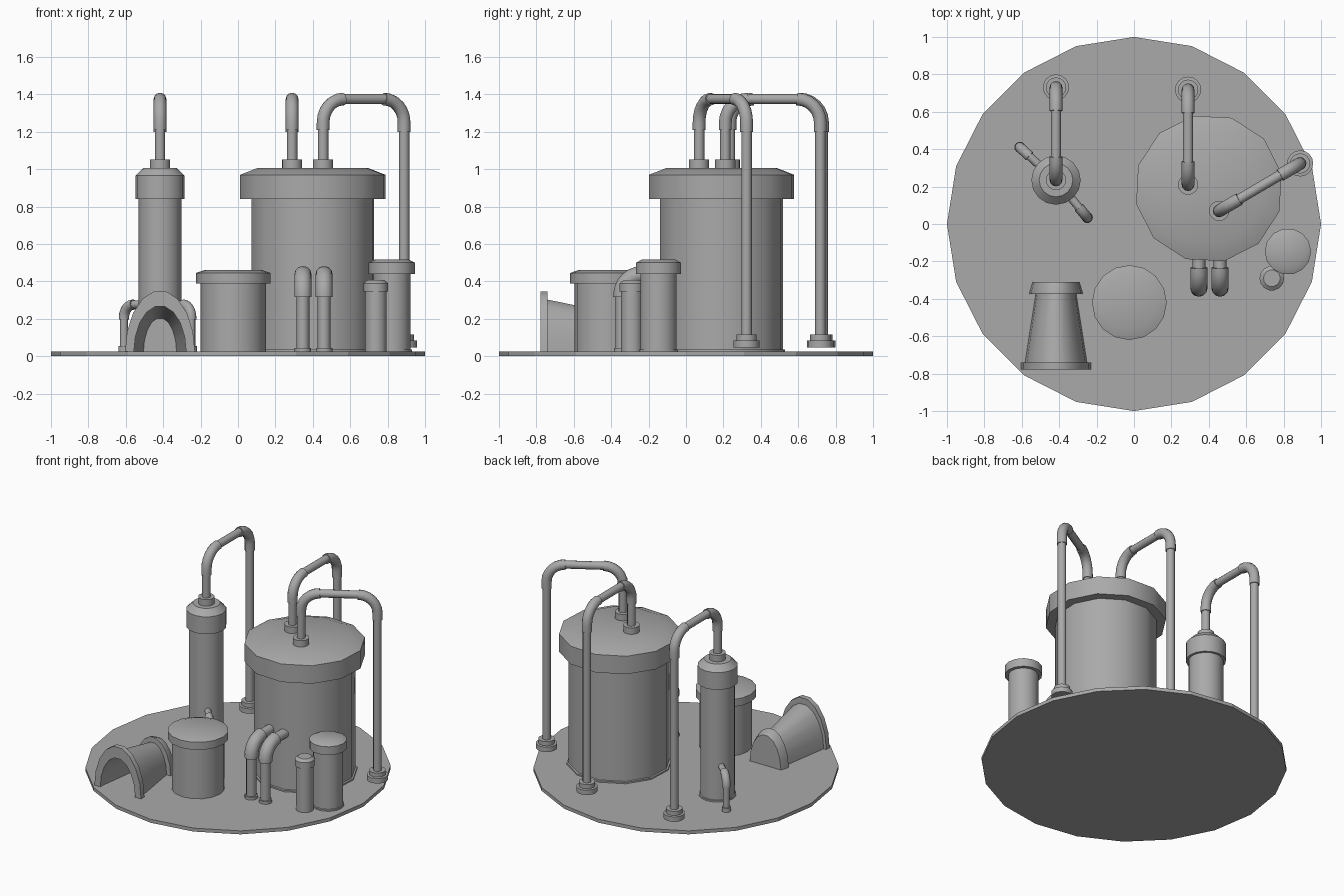
import bpy, bmesh, math
from mathutils import Vector

if "Cube" in bpy.data.objects:
    bpy.data.objects.remove(bpy.data.objects["Cube"])

gray = bpy.data.materials.new("plain_gray")
gray.diffuse_color = (0.4, 0.4, 0.4, 1)
gray.use_nodes = True
gray.node_tree.nodes["Principled BSDF"].inputs["Base Color"].default_value = gray.diffuse_color


def finish(name, bm, smooth=True):
    bmesh.ops.recalc_face_normals(bm, faces=bm.faces[:])
    me = bpy.data.meshes.new(name)
    bm.to_mesh(me)
    bm.free()
    me.materials.append(gray)
    if smooth:
        me.shade_smooth()
        me.set_sharp_from_angle(angle=math.radians(35))
    ob = bpy.data.objects.new(name, me)
    bpy.context.collection.objects.link(ob)
    return ob


def skin(bm, rings, caps=True):
    """Join equal point loops with quads and close both ends."""
    vs = [[bm.verts.new(p) for p in r] for r in rings]
    n = len(vs[0])
    for a, b in zip(vs, vs[1:]):
        for i in range(n):
            j = (i + 1) % n
            bm.faces.new((a[i], a[j], b[j], b[i]))
    if caps:
        bm.faces.new(vs[0])
        bm.faces.new(vs[-1])


def lathe(name, x, y, profile, n=16, turn=0.0, smooth=True):
    bm = bmesh.new()
    ang = [turn + 2 * math.pi * i / n for i in range(n)]
    skin(bm, [[(x + r * math.cos(a), y + r * math.sin(a), z) for a in ang]
              for r, z in profile])
    return finish(name, bm, smooth)


def sweep(bm, origin, direction, path, r, n=12):
    """Round tube along a path of (distance, height) in a vertical plane."""
    d = Vector((direction[0], direction[1], 0)).normalized()
    side = Vector((-d.y, d.x, 0))
    pts = [Vector((origin[0], origin[1], 0)) + d * u + Vector((0, 0, z)) for u, z in path]
    rings = []
    for i, p in enumerate(pts):
        t = (pts[min(i + 1, len(pts) - 1)] - pts[max(i - 1, 0)]).normalized()
        up = t.cross(side)
        rings.append([p + (side * math.cos(a) + up * math.sin(a)) * r
                      for a in (2 * math.pi * k / n for k in range(n))])
    skin(bm, rings)


def arc(cx, cz, rx, rz, a0, a1, n=6):
    return [(cx + rx * math.cos(math.radians(a0 + (a1 - a0) * i / n)),
             cz + rz * math.sin(math.radians(a0 + (a1 - a0) * i / n))) for i in range(n + 1)]


# Round base plate
lathe("base_plate", 0, 0, [(1, 0), (1, 0.025)], 20, 0, False)


# Vessels: body plus overhanging bevelled lid
def vessel(name, x, y, r, lid_r, top_r, z0, z1, z2, n, turn=0.0, foot=0.0):
    body = [(r, 0.01), (r, z0 + 0.01)]
    if foot:
        body = [(r + foot, 0.01), (r + foot, 0.035), (r, 0.037)] + body[1:]
    lathe(name + "_body", x, y, body, n, turn)
    lathe(name + "_lid", x, y, [(lid_r, z0), (lid_r, z1), (top_r, z2)], n, turn)


vessel("main_tank", 0.40, 0.19, 0.335, 0.397, 0.30, 0.84, 0.97, 1.007, 12, math.radians(12), 0.012)
vessel("column", -0.417, 0.235, 0.115, 0.132, 0.09, 0.84, 0.965, 1.007, 16, 0, 0.008)
vessel("small_tank", -0.025, -0.42, 0.175, 0.2, 0.15, 0.39, 0.445, 0.462, 16)
vessel("large_can", 0.823, -0.147, 0.1, 0.124, 0.09, 0.44, 0.5, 0.517, 14, 0, 0.006)
vessel("small_can", 0.737, -0.29, 0.058, 0.066, 0.045, 0.345, 0.39, 0.407, 14)


# Tall pipes leaving the vessel tops and dropping to floor collars
def tall_pipe(name, a, b):
    dx, dy = b[0] - a[0], b[1] - a[1]
    L, top, R = math.hypot(dx, dy), 1.375, 0.125
    bm = bmesh.new()
    sweep(bm, a, (dx, dy), [(0, 1.0), (0, 1.26)], 0.028)
    sweep(bm, a, (dx, dy), [(0, 1.21)] + arc(R, top - R, R, R, 180, 90), 0.034)
    sweep(bm, a, (dx, dy), [(R - 0.01, top), (L - R + 0.01, top)], 0.027)
    sweep(bm, a, (dx, dy), arc(L - R, top - R, R, R, 90, 0) + [(L, 1.2)], 0.034)
    sweep(bm, a, (dx, dy), [(L, 1.22), (L, 0.06)], 0.028)
    finish(name, bm)
    lathe(name + "_top_collar", *a, [(0.054, 0.99), (0.054, 1.053)], 16)
    lathe(name + "_floor_collar", *b,
          [(0.07, 0.047), (0.07, 0.083), (0.054, 0.085), (0.054, 0.115)], 16)


tall_pipe("column_pipe", (-0.417, 0.235), (-0.417, 0.73))
tall_pipe("tank_back_pipe", (0.289, 0.21), (0.289, 0.718))
tall_pipe("tank_side_pipe", (0.455, 0.07), (0.888, 0.324))


# Low pipes leaving vessel sides and bending down to the floor
def low_pipe(name, start, end, z, R, r, elbow_r, collar_r, collar_z):
    dx, dy = end[0] - start[0], end[1] - start[1]
    L = math.hypot(dx, dy)
    bm = bmesh.new()
    sweep(bm, start, (dx, dy), [(0, z), (L - R + 0.02, z)], r)
    sweep(bm, start, (dx, dy), arc(L - R, z - R, R, R, 90, 0) + [(L, z - R - 0.01)], elbow_r)
    sweep(bm, start, (dx, dy), [(L, z - R), (L, 0.02)], r)
    finish(name, bm)
    lathe(name + "_floor_collar", *end, [(collar_r, 0.02), (collar_r, collar_z)], 14)


for i, x in enumerate((0.347, 0.46)):
    low_pipe(f"tank_low_pipe_{i + 1}", (x, -0.08), (x, -0.343), 0.437, 0.11,
             0.034, 0.046, 0.044, 0.045)
low_pipe("column_low_pipe_1", (-0.47, 0.28), (-0.61, 0.41), 0.276, 0.07, 0.022, 0.028, 0.03, 0.055)
low_pipe("column_low_pipe_2", (-0.37, 0.18), (-0.25, 0.035), 0.276, 0.07, 0.022, 0.028, 0.03, 0.055)


# Tapered arched hood: front rim, hollow body, closed back rim
def arch(y, w, h, n=9):
    return [Vector((-0.417 + u, y, 0.02 + z)) for u, z in arc(0, 0, w, h, 180, 0, n)]


def arch_shell(name, loops):
    """Closed shell: loops of open arches joined round in sequence."""
    bm = bmesh.new()
    vs = [[bm.verts.new(p) for p in l] for l in loops]
    m = len(vs)
    for k in range(m):
        a, b = vs[k], vs[(k + 1) % m]
        for i in range(len(a) - 1):
            bm.faces.new((a[i], a[i + 1], b[i + 1], b[i]))
    for e in (0, -1):
        bm.faces.new([l[e] for l in vs])
    finish(name, bm)


arch_shell("hood_front_rim", [arch(-0.778, 0.187, 0.332), arch(-0.74, 0.187, 0.332),
                              arch(-0.74, 0.14, 0.25), arch(-0.778, 0.14, 0.25)])
arch_shell("hood_body", [arch(-0.745, 0.167, 0.288), arch(-0.37, 0.108, 0.21),
                         arch(-0.37, 0.088, 0.185), arch(-0.745, 0.14, 0.25)])
bm = bmesh.new()
skin(bm, [arch(-0.375, 0.142, 0.25), arch(-0.365, 0.142, 0.25), arch(-0.31, 0.125, 0.225)])
finish("hood_back_rim", bm)
